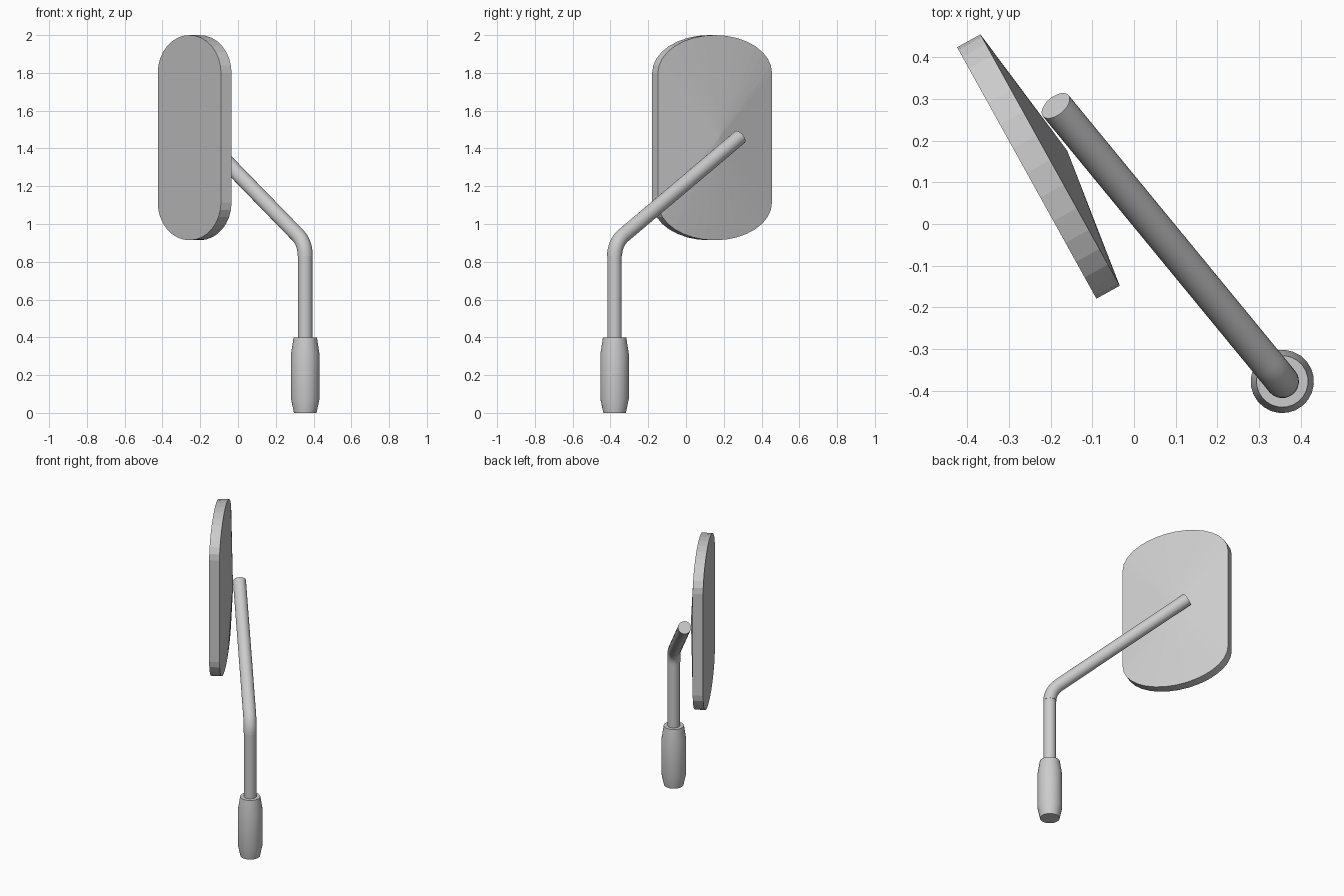
import bpy
import bmesh
from math import sin, cos, pi, radians, tan, atan2
from mathutils import Vector

cube = bpy.data.objects.get("Cube")
if cube:
    bpy.data.objects.remove(cube, do_unlink=True)

grey = bpy.data.materials.new("plain grey")
grey.use_nodes = True
COLOUR = (0.6, 0.6, 0.6, 1)
grey.diffuse_color = COLOUR
grey.node_tree.nodes["Principled BSDF"].inputs["Base Color"].default_value = COLOUR

UP = Vector((0, 0, 1))
SIDES = 24


def loft(name, rings, apex=None, smooth=True):
    """Skin a row of rings; the far end closes flat or to an apex."""
    bm = bmesh.new()
    rows = [[bm.verts.new(p) for p in ring] for ring in rings]
    n = len(rows[0])
    for a, b in zip(rows, rows[1:]):
        for i in range(n):
            j = (i + 1) % n
            bm.faces.new((a[i], a[j], b[j], b[i]))
    bm.faces.new(rows[0])
    if apex is None:
        bm.faces.new(rows[-1])
    else:
        tip = bm.verts.new(apex)
        for i in range(n):
            bm.faces.new((rows[-1][i], rows[-1][(i + 1) % n], tip))
    bmesh.ops.recalc_face_normals(bm, faces=bm.faces)
    mesh = bpy.data.meshes.new(name)
    bm.to_mesh(mesh)
    bm.free()
    mesh.materials.append(grey)
    obj = bpy.data.objects.new(name, mesh)
    bpy.context.collection.objects.link(obj)
    if smooth:
        bpy.ops.object.select_all(action="DESELECT")
        obj.select_set(True)
        bpy.context.view_layer.objects.active = obj
        bpy.ops.object.shade_smooth_by_angle(angle=radians(20))
    return obj


def circle(centre, u, v, r):
    return [centre + r * (u * cos(2 * pi * i / SIDES) + v * sin(2 * pi * i / SIDES))
            for i in range(SIDES)]


# Upright: tapered socket and thin post
foot = Vector((0.356, -0.378, 0))
end = Vector((-0.188, 0.284, 1.459))
heading = Vector((end.x - foot.x, end.y - foot.y, 0))
reach = heading.length
heading.normalize()
side = UP.cross(heading)


def lathe(name, profile):
    loft(name, [circle(foot + UP * z, heading, side, r) for r, z in profile])


lathe("base_socket", [(0.06, 0), (0.076, 0.075), (0.076, 0.31), (0.062, 0.4)])
lathe("post", [(0.038, 0.39), (0.038, 0.83)])

# Arm: a rounded elbow, then a straight rod
elbow = foot + UP * 0.83
corner_z = 0.90
bend = pi / 2 - atan2(end.z - corner_z, reach)
radius = (corner_z - elbow.z) / tan(bend / 2)
rings = []
STEPS = 8
for k in range(STEPS + 1):
    t = bend * k / STEPS
    across = heading * cos(t) - UP * sin(t)
    centre = elbow + radius * (heading * (1 - cos(t)) + UP * sin(t))
    rings.append(circle(centre, across, side, 0.04))
rings.append(circle(end, across, side, 0.04))
loft("arm", rings)

# Mirror head: rounded plate with a shallow pointed back
back = Vector((cos(radians(29)), sin(radians(29)), 0))
wide = UP.cross(back)
face_centre = Vector((-0.2575, 0.1225, 1.457))
HALF_WIDTH, STRAIGHT, CAP = 0.345, 0.343, 0.2
outline = []
for sign in (1, -1):
    for i in range(17):
        a = pi * i / 16
        outline.append(face_centre + sign * (wide * HALF_WIDTH * cos(a)
                                             + UP * (STRAIGHT + CAP * sin(a))))
rim = [p + back * 0.064 for p in outline]
loft("mirror_head", [outline, rim], apex=face_centre + back * 0.111, smooth=False)
